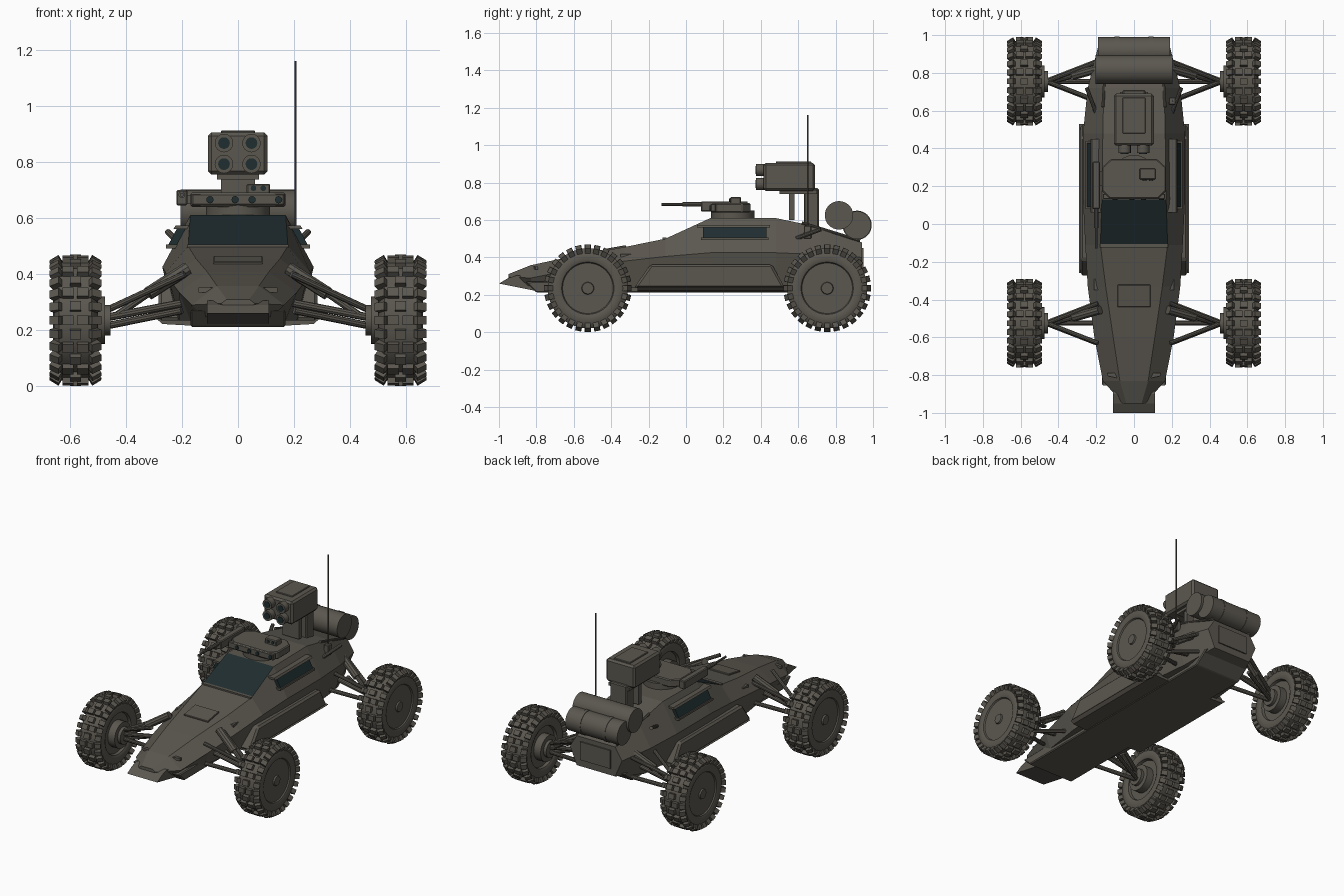
import bpy, bmesh, math
from mathutils import Vector, Matrix


def colour(name, rgb):
    m = bpy.data.materials.new(name)
    m.diffuse_color = (*rgb, 1)
    return m


BODY = colour("olive_grey", (0.105, 0.096, 0.079))
GLASS = colour("dark_teal_glass", (0.014, 0.026, 0.029))


def finish(name, bm, mat=BODY, bevel=0, smooth=False):
    bmesh.ops.recalc_face_normals(bm, faces=bm.faces)
    me = bpy.data.meshes.new(name)
    bm.to_mesh(me)
    bm.free()
    ob = bpy.data.objects.new(name, me)
    bpy.context.collection.objects.link(ob)
    me.materials.append(mat)
    if bevel:
        b = ob.modifiers.new("bevel", 'BEVEL')
        b.width, b.segments = bevel, 1
    if smooth:
        bpy.ops.object.select_all(action='DESELECT')
        ob.select_set(True)
        bpy.context.view_layer.objects.active = ob
        bpy.ops.object.shade_smooth_by_angle(angle=math.radians(35))
    return ob


def box(name, lo, hi, mat=BODY, bevel=0, tilt=0):
    lo, hi = Vector(lo), Vector(hi)
    bm = bmesh.new()
    m = (Matrix.Translation((lo + hi) / 2) @ Matrix.Rotation(tilt, 4, 'X')
         @ Matrix.Diagonal((*(hi - lo), 1)))
    bmesh.ops.create_cube(bm, size=1, matrix=m)
    return finish(name, bm, mat, bevel)


def rod(name, p, q, r, mat=BODY, seg=10):
    p, q = Vector(p), Vector(q)
    bm = bmesh.new()
    m = Matrix.Translation((p + q) / 2) @ (q - p).to_track_quat('Z', 'Y').to_matrix().to_4x4()
    bmesh.ops.create_cone(bm, cap_ends=True, segments=seg, radius1=r, radius2=r,
                          depth=(q - p).length, matrix=m)
    return finish(name, bm, mat, 0, True)


def prism(name, pts, axis, lo, hi, mat=BODY, bevel=0):
    """Extrude a 2D outline along axis 0, 1 or 2."""
    bm = bmesh.new()
    rings = []
    for d in (lo, hi):
        ring = []
        for p in pts:
            c = list(p)
            c.insert(axis, d)
            ring.append(bm.verts.new(c))
        bm.faces.new(ring)
        rings.append(ring)
    n = len(pts)
    for i in range(n):
        j = (i + 1) % n
        bm.faces.new((rings[0][i], rings[0][j], rings[1][j], rings[1][i]))
    return finish(name, bm, mat, bevel)


# hull: lofted six-sided sections (y, bottom w, z, waist w, z, top w, z)
SECTIONS = [
    (-0.95, 0.04, 0.275, 0.06, 0.295, 0.04, 0.31),
    (-0.83, 0.12, 0.245, 0.165, 0.29, 0.075, 0.358),
    (-0.60, 0.17, 0.235, 0.21, 0.335, 0.11, 0.408),
    (-0.33, 0.21, 0.235, 0.245, 0.38, 0.15, 0.455),
    (-0.11, 0.22, 0.235, 0.258, 0.405, 0.178, 0.50),
    (0.13, 0.225, 0.235, 0.27, 0.425, 0.17, 0.61),
    (0.48, 0.225, 0.235, 0.27, 0.425, 0.165, 0.61),
    (0.72, 0.20, 0.235, 0.245, 0.415, 0.16, 0.56),
    (0.94, 0.14, 0.285, 0.19, 0.40, 0.14, 0.48),
]
bm = bmesh.new()
rings = []
for y, b, zb, w, zw, t, zt in SECTIONS:
    outline = [(-b, zb), (b, zb), (w, zw), (t, zt), (-t, zt), (-w, zw)]
    rings.append([bm.verts.new((x, y, z)) for x, z in outline])
screen = None
for k, (r0, r1) in enumerate(zip(rings, rings[1:])):
    for i in range(6):
        j = (i + 1) % 6
        f = bm.faces.new((r0[i], r0[j], r1[j], r1[i]))
        if k == 4 and i == 3:
            screen = f
bm.faces.new(rings[0])
bm.faces.new(rings[-1])
bmesh.ops.inset_region(bm, faces=[screen], thickness=0.007)
screen.material_index = 1
finish("hull", bm).data.materials.append(GLASS)

# underside and nose
prism("keel", [(-0.86, 0.27), (-0.80, 0.212), (0.80, 0.212), (0.90, 0.29)], 0, -0.17, 0.17, bevel=0.006)
prism("nose_skid", [(-1.0, 0.26), (-0.80, 0.22), (-0.76, 0.27), (-0.9, 0.305), (-0.95, 0.29)], 0, -0.11, 0.11)
box("screen_sill", (-0.18, -0.125, 0.488), (0.18, -0.105, 0.506))
box("nose_hatch", (-0.088, -0.44, 0.438), (0.088, -0.32, 0.455), tilt=0.175, bevel=0.003)
box("rear_panel", (-0.11, 0.935, 0.33), (0.11, 0.948, 0.45))

# parts mirrored on both sides
for s in (-1, 1):
    def X(x, y, z):
        return (s * x, y, z)
    prism("side_armour", [(-0.28, 0.235), (-0.19, 0.362), (0.46, 0.362), (0.53, 0.235)],
          0, s * 0.18, s * 0.284, bevel=0.012)
    prism("lower_sill", [(s * 0.15, 0.215), (s * 0.27, 0.222), (s * 0.29, 0.24), (s * 0.15, 0.25)], 1, -0.26, 0.53)
    prism("side_window", [(s * 0.17, 0.505), (s * 0.248, 0.505), (s * 0.218, 0.562), (s * 0.15, 0.562)],
          1, 0.09, 0.43, GLASS)
    prism("window_hood", [(s * 0.15, 0.561), (s * 0.23, 0.561), (s * 0.222, 0.574), (s * 0.15, 0.574)], 1, 0.06, 0.45)
    prism("window_ledge", [(s * 0.17, 0.492), (s * 0.256, 0.492), (s * 0.256, 0.505), (s * 0.17, 0.505)], 1, 0.08, 0.44)
    rod("rear_rail", X(0.165, 0.62, 0.585), X(0.145, 0.93, 0.49), 0.008)
    rod("rear_strut", X(0.19, 0.56, 0.49), X(0.25, 0.72, 0.55), 0.011)
    prism("nose_lamp", [(s * 0.09, -0.815), (s * 0.14, -0.805), (s * 0.14, -0.79), (s * 0.09, -0.79)], 2, 0.335, 0.352)
    box("side_vent", (min(s * 0.19, s * 0.212), -0.35, 0.40), (max(s * 0.19, s * 0.212), -0.29, 0.418))

    # wheels and suspension on each axle
    for label, yc in (("front", -0.525), ("rear", 0.755)):
        zc, xc, seg = 0.235, 0.58, 40
        profile = [(0.076, 0), (0.076, 0.03), (0.066, 0.033), (0.066, 0.135), (0.074, 0.14), (0.08, 0.155),
                   (0.076, 0.19), (0.058, 0.214), (-0.058, 0.214), (-0.076, 0.19), (-0.08, 0.15),
                   (-0.072, 0.135), (-0.055, 0.13), (-0.055, 0)]
        bm = bmesh.new()
        vs = [bm.verts.new((s * (xc + x), yc, zc + r)) for x, r in profile]
        es = [bm.edges.new(e) for e in zip(vs, vs[1:])]
        bmesh.ops.spin(bm, geom=vs + es, cent=(s * xc, yc, zc), axis=(1, 0, 0),
                       angle=2 * math.pi, steps=seg)
        bmesh.ops.remove_doubles(bm, verts=bm.verts, dist=0.0005)
        finish(label + "_tyre", bm, smooth=True)

        # tread lugs, staggered around the tyre
        bm = bmesh.new()
        n = 28
        for i in range(n):
            a = 2 * math.pi * i / n
            spin = Matrix.Translation((s * xc, yc, zc)) @ Matrix.Rotation(a, 4, 'X')
            lugs = [(-0.026, 0), (0.026, 0)] if i % 2 else [(0, 0)]
            for x, _ in lugs:
                bmesh.ops.create_cube(bm, size=1, matrix=spin @ Matrix.Translation((x, 0, 0.221))
                                      @ Matrix.Diagonal((0.04, 0.033, 0.026, 1)))
            for e in (-1, 1):
                m = (spin @ Matrix.Translation((e * 0.067, 0, 0.208)) @ Matrix.Rotation(e * 0.55, 4, 'Y')
                     @ Matrix.Diagonal((0.038, 0.03, 0.036, 1)))
                bmesh.ops.create_cube(bm, size=1, matrix=m)
        finish(label + "_tread", bm)

        rod(label + "_hub", X(0.475, yc, zc), X(0.53, yc, zc), 0.085, seg=24)
        rod(label + "_hub_cap", X(0.455, yc, zc), X(0.48, yc, zc), 0.055, seg=16)
        for d in (-1, 1):
            rod(label + "_upper_arm", X(0.46, yc, 0.275), X(0.19, yc + d * 0.105, 0.40), 0.012)
            rod(label + "_lower_arm", X(0.47, yc, 0.215), X(0.20, yc + d * 0.105, 0.27), 0.013)
        rod(label + "_shock", X(0.32, yc + 0.03, 0.33), X(0.18, yc + 0.07, 0.42), 0.024)
        rod(label + "_shock_rod", X(0.43, yc, 0.255), X(0.30, yc + 0.035, 0.345), 0.013)
        rod(label + "_drive_shaft", X(0.47, yc, zc + 0.01), X(0.18, yc, 0.30), 0.014)

# turret
rod("turret_ring", (0, 0.25, 0.605), (0, 0.25, 0.65), 0.115, seg=24)
prism("turret", [(-0.13, 0.135), (0.13, 0.135), (0.17, 0.175), (0.17, 0.30), (0.12, 0.345),
                 (-0.12, 0.345), (-0.17, 0.30), (-0.17, 0.175)], 2, 0.64, 0.69, bevel=0.006)
box("lamp_bar", (-0.165, 0.132, 0.645), (0.165, 0.16, 0.686), bevel=0.004)
for x in (-0.10, -0.01, 0.05, 0.145):
    rod("lamp", (x, 0.126, 0.665), (x, 0.14, 0.665), 0.013, GLASS, 12)
box("sight", (0.03, 0.235, 0.685), (0.115, 0.295, 0.722), bevel=0.005)
for x in (0.055, 0.09):
    rod("sight_lens", (x, 0.231, 0.706), (x, 0.24, 0.706), 0.01, GLASS, 12)
box("gun_body", (-0.22, 0.08, 0.645), (-0.18, 0.33, 0.70), bevel=0.005)
box("gun_mount", (-0.20, 0.20, 0.65), (-0.14, 0.28, 0.68))
rod("gun_sleeve", (-0.2, -0.02, 0.683), (-0.2, 0.1, 0.683), 0.012)
rod("gun_barrel", (-0.2, -0.13, 0.683), (-0.2, 0.0, 0.683), 0.007)

# missile launcher
box("launcher_post", (-0.06, 0.63, 0.54), (0.06, 0.71, 0.77), bevel=0.006)
box("launcher_brace", (-0.06, 0.55, 0.60), (0.06, 0.58, 0.75))
box("launcher_cradle", (-0.075, 0.50, 0.738), (0.075, 0.70, 0.76))
box("launcher_pod", (-0.107, 0.415, 0.755), (0.105, 0.69, 0.905), bevel=0.012)
box("launcher_lid", (-0.06, 0.48, 0.90), (0.06, 0.67, 0.912), bevel=0.003)
for x in (-0.05, 0.048):
    for z in (0.792, 0.867):
        rod("launch_tube", (x, 0.375, z), (x, 0.43, z), 0.033, seg=16)
        rod("missile_tip", (x, 0.371, z), (x, 0.378, z), 0.021, GLASS, 16)

# cargo drums with a strap, and the antenna
rod("front_drum", (-0.205, 0.818, 0.625), (0.205, 0.818, 0.625), 0.076, seg=32)
rod("rear_drum", (-0.19, 0.915, 0.572), (0.19, 0.915, 0.572), 0.075, seg=32)
for x in (-0.09, 0.09):
    rod("drum_strap", (x - 0.012, 0.915, 0.572), (x + 0.012, 0.915, 0.572), 0.078, seg=32)
box("antenna_base", (0.185, 0.63, 0.50), (0.22, 0.67, 0.57), bevel=0.004)
rod("antenna", (0.205, 0.65, 0.53), (0.205, 0.65, 1.16), 0.004, seg=6)
